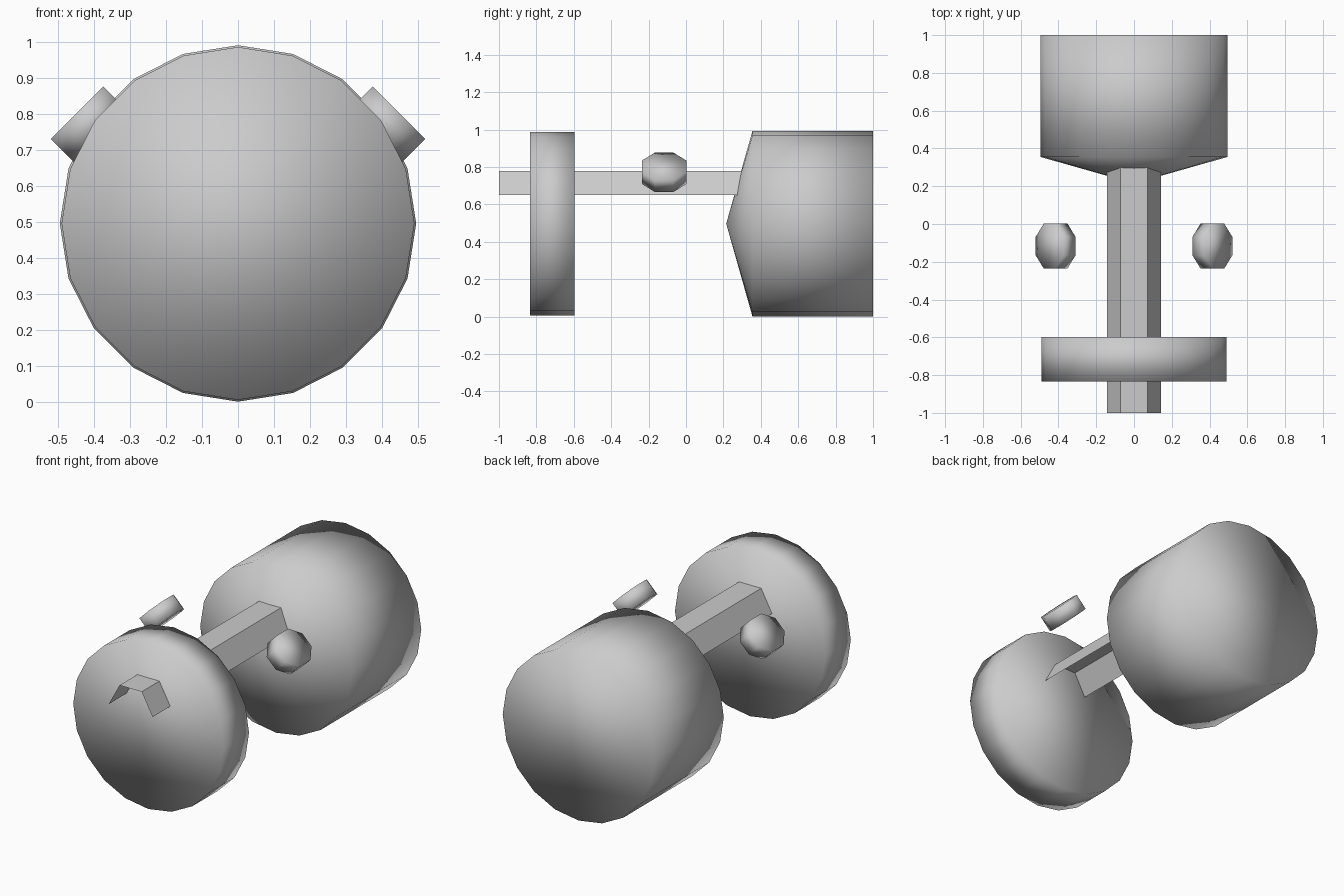
import bpy, bmesh
from math import sin, cos, pi, radians
from mathutils import Matrix, Vector

if "Cube" in bpy.data.objects:
    bpy.data.objects.remove(bpy.data.objects["Cube"])

CZ = 0.497  # axis height of the drum and wheel


def make(name, bm, smooth=True):
    bmesh.ops.recalc_face_normals(bm, faces=bm.faces)
    for f in bm.faces:
        f.smooth = smooth
    me = bpy.data.meshes.new(name)
    bm.to_mesh(me)
    bm.free()
    ob = bpy.data.objects.new(name, me)
    bpy.context.collection.objects.link(ob)
    return ob


def round_body(name, sides, radius, y0, y1, tip=None):
    """Cylinder along y, capped; the front cap is a cone if tip is given."""
    bm = bmesh.new()
    rings = [[bm.verts.new((radius * sin(2 * pi * i / sides), y,
                            CZ + radius * cos(2 * pi * i / sides)))
              for i in range(sides)] for y in (y0, y1)]
    front, back = rings
    apex = bm.verts.new((0, tip, CZ)) if tip is not None else None
    for i in range(sides):
        j = (i + 1) % sides
        bm.faces.new((front[i], front[j], back[j], back[i]))
        if apex:
            bm.faces.new((front[j], front[i], apex))
    bm.faces.new(back)
    if not apex:
        bm.faces.new(front)
    return make(name, bm)


# rear drum with a shallow cone in front, and the front wheel
round_body("drum", 20, 0.495, 0.355, 1.0, tip=0.215)
round_body("wheel", 20, 0.49, -0.835, -0.597)

# open half-hexagon channel running through the wheel into the drum
bm = bmesh.new()
profile = [(-0.143, 0.65), (-0.072, 0.78), (0.072, 0.78), (0.143, 0.65)]
rows = [[bm.verts.new((x, y, z)) for x, z in profile] for y in (-1.0, 0.34)]
for i in range(3):
    bm.faces.new((rows[0][i], rows[0][i + 1], rows[1][i + 1], rows[1][i]))
make("shaft_channel", bm, smooth=False)

# pair of small tilted knobs, one on each side
for side, label in ((1, "right"), (-1, "left")):
    bm = bmesh.new()
    bmesh.ops.create_cone(bm, cap_ends=True, segments=8, radius1=1, radius2=1, depth=0.092,
                          matrix=Matrix.Rotation(radians(22.5), 4, 'Z'))
    k = 1 / cos(pi / 8)
    top = max(abs(v.co.x) for v in bm.verts)
    bmesh.ops.scale(bm, vec=Vector((0.103 / top, 0.119 / top, 1)), verts=bm.verts)
    bmesh.ops.transform(bm, verts=bm.verts,
                        matrix=Matrix.Translation((side * 0.415, -0.117, 0.772))
                        @ Matrix.Rotation(side * radians(45), 4, 'Y'))
    make("knob_" + label, bm)
